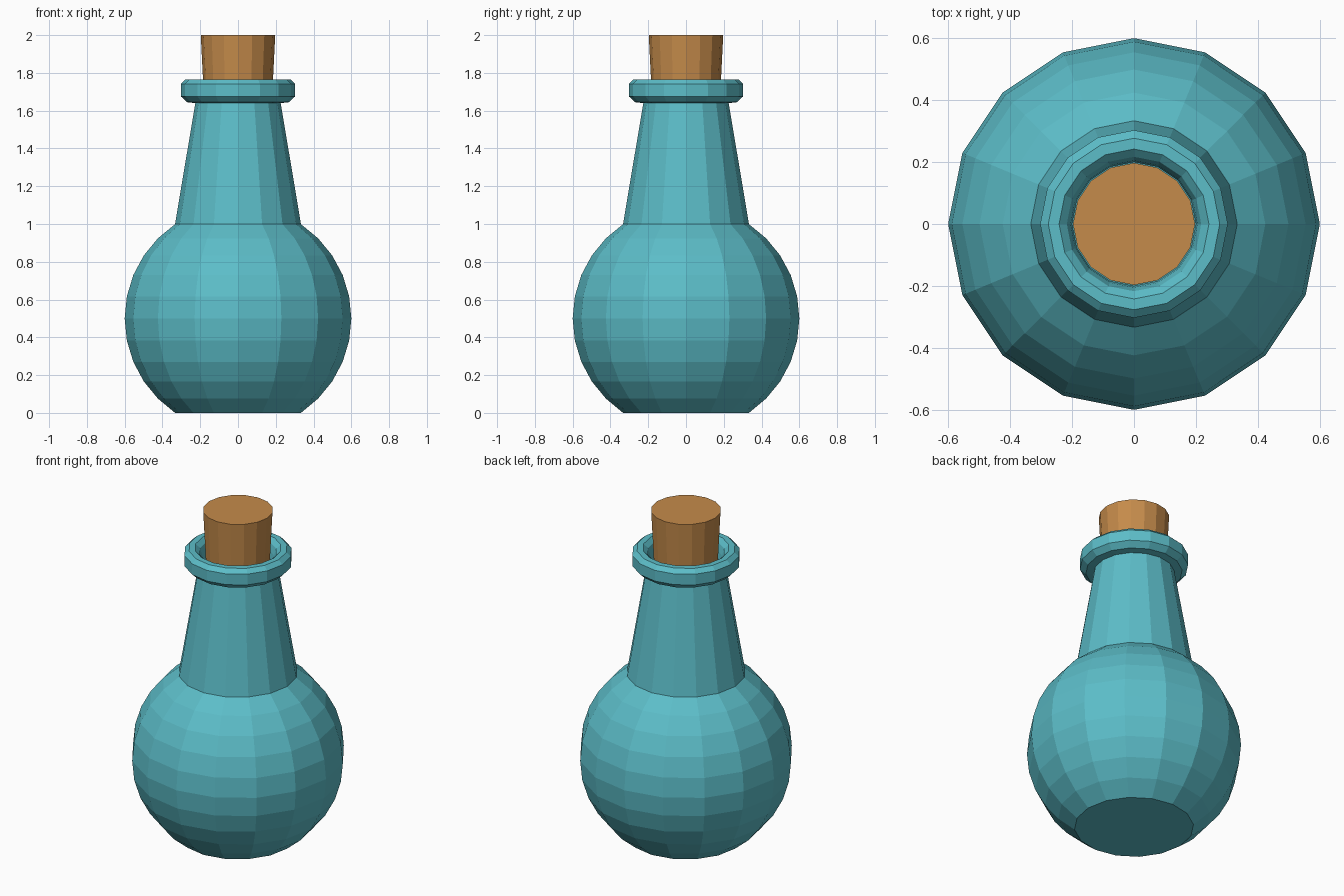
import bpy, bmesh, math

if "Cube" in bpy.data.objects:
    bpy.data.objects.remove(bpy.data.objects["Cube"])

SIDES = 16


def material(name, rgb):
    m = bpy.data.materials.new(name)
    m.diffuse_color = (*rgb, 1.0)
    m.use_nodes = True
    m.node_tree.nodes["Principled BSDF"].inputs["Base Color"].default_value = m.diffuse_color
    return m


def lathe(name, profile, mat):
    """Revolve (radius, z) points around z, capping both ends."""
    bm = bmesh.new()
    rings = []
    for r, z in profile:
        rings.append([bm.verts.new((r * math.cos(2 * math.pi * i / SIDES),
                                    r * math.sin(2 * math.pi * i / SIDES), z))
                      for i in range(SIDES)])
    for a, b in zip(rings, rings[1:]):
        for i in range(SIDES):
            j = (i + 1) % SIDES
            bm.faces.new((a[i], a[j], b[j], b[i]))
    bm.faces.new(rings[0][::-1])
    bm.faces.new(rings[-1])
    bmesh.ops.recalc_face_normals(bm, faces=bm.faces)
    me = bpy.data.meshes.new(name)
    bm.to_mesh(me)
    bm.free()
    me.materials.append(mat)
    ob = bpy.data.objects.new(name, me)
    bpy.context.collection.objects.link(ob)
    return ob


glass = material("teal glass", (0.107, 0.51, 0.58))
cork = material("cork brown", (0.56, 0.26, 0.07))

# Round body: sphere cut flat at top and bottom
body = []
for k in range(-5, 6):
    a = math.radians(11.25 * k)
    body.append((0.6 * math.cos(a), 0.5 + 0.6 * math.sin(a)))
body[0] = (body[0][0], 0.0)

# Tapered neck, rolled lip and recessed mouth
neck = [(0.226, 1.64)]
lip = [(0.27, 1.645), (0.303, 1.676), (0.303, 1.742), (0.277, 1.766),
       (0.242, 1.766), (0.217, 1.742), (0.205, 1.70), (0.20, 1.66)]
lathe("bottle", body + neck + lip, glass)

# Cork stopper, slightly wider at the top
lathe("stopper", [(0.178, 1.62), (0.197, 2.0)], cork)
